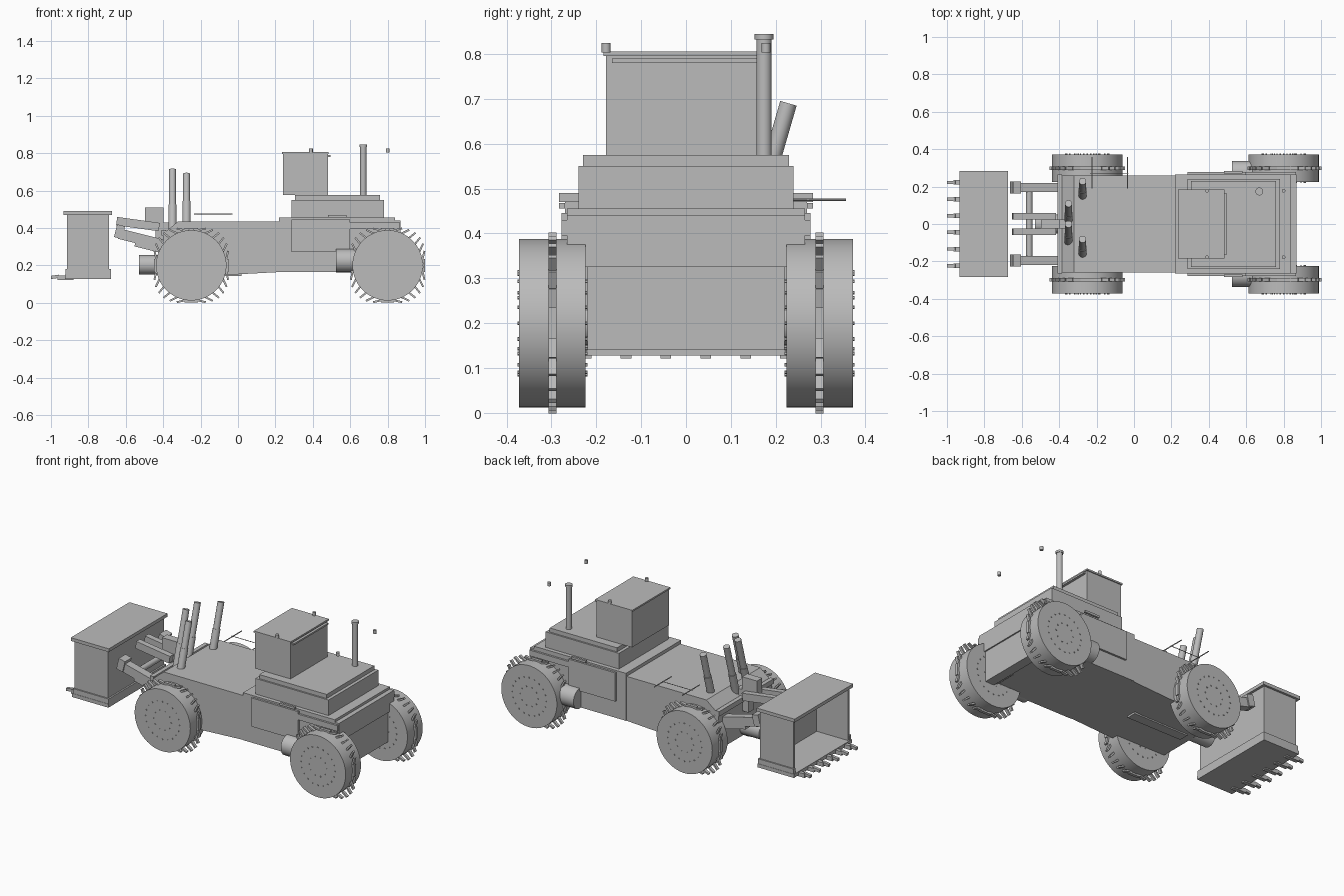
import bpy, bmesh, math
from mathutils import Matrix, Vector

old = bpy.data.objects.get("Cube")
if old:
    bpy.data.objects.remove(old, do_unlink=True)

grey = bpy.data.materials.new("plain_grey")
grey.use_nodes = True
COLOR = (0.5, 0.5, 0.5, 1)
grey.diffuse_color = COLOR
grey.node_tree.nodes["Principled BSDF"].inputs["Base Color"].default_value = COLOR


def finish(name, bm, smooth=False):
    bmesh.ops.recalc_face_normals(bm, faces=bm.faces)
    mesh = bpy.data.meshes.new(name)
    bm.to_mesh(mesh)
    bm.free()
    mesh.materials.append(grey)
    ob = bpy.data.objects.new(name, mesh)
    bpy.context.collection.objects.link(ob)
    if smooth:
        bpy.ops.object.select_all(action="DESELECT")
        ob.select_set(True)
        bpy.context.view_layer.objects.active = ob
        bpy.ops.object.shade_smooth_by_angle(angle=math.radians(35))
    return ob


def add_box(bm, x, y, z, tilt=0):
    """Box from (min, max) ranges, tilted about the y axis."""
    c = Vector([(a + b) / 2 for a, b in (x, y, z)])
    size = [b - a for a, b in (x, y, z)]
    m = Matrix.Translation(c) @ Matrix.Rotation(math.radians(tilt), 4, "Y") @ Matrix.Diagonal((*size, 1))
    bmesh.ops.create_cube(bm, size=1, matrix=m)


def box(name, x, y, z, tilt=0):
    bm = bmesh.new()
    add_box(bm, x, y, z, tilt)
    return finish(name, bm)


def add_rod(bm, a, b, r, r2=None, sides=24):
    a, b = Vector(a), Vector(b)
    rot = (b - a).to_track_quat("Z", "Y").to_matrix().to_4x4()
    bmesh.ops.create_cone(bm, cap_ends=True, segments=sides, radius1=r, radius2=r2 or r,
                          depth=(b - a).length, matrix=Matrix.Translation((a + b) / 2) @ rot)


def rod(name, a, b, r, r2=None, sides=24):
    bm = bmesh.new()
    add_rod(bm, a, b, r, r2, sides)
    return finish(name, bm, True)


def prism(name, outline, half):
    """Side outline in x and z, extruded across the width."""
    bm = bmesh.new()
    face = bm.faces.new([bm.verts.new((x, -half, z)) for x, z in outline])
    ext = bmesh.ops.extrude_face_region(bm, geom=[face])
    verts = [v for v in ext["geom"] if isinstance(v, bmesh.types.BMVert)]
    bmesh.ops.translate(bm, verts=verts, vec=(0, 2 * half, 0))
    return finish(name, bm)


# Wheels: tyre, hub bolts on both faces, and tread lugs
def wheel(label, cx, side):
    cz, cy = 0.2, 0.298 * side
    bm = bmesh.new()
    add_rod(bm, (cx, cy - 0.074, cz), (cx, cy + 0.074, cz), 0.188, sides=64)
    for count, ring in ((20, 0.115), (10, 0.06)):
        for i in range(count):
            t = math.tau * i / count
            x, z = cx + ring * math.cos(t), cz + ring * math.sin(t)
            add_rod(bm, (x, cy - 0.078, z), (x, cy + 0.078, z), 0.004, sides=6)
    finish(label + "_wheel", bm, True)
    bm = bmesh.new()
    for i in range(28):
        t = math.tau * i / 28
        x, z = cx + 0.194 * math.cos(t), cz + 0.194 * math.sin(t)
        add_box(bm, (x - 0.035, x + 0.035), (cy - 0.009, cy + 0.009), (z - 0.005, z + 0.005),
                math.degrees(t) - 90)
    finish(label + "_tread_lugs", bm)


for side, tag in ((1, "left"), (-1, "right")):
    wheel("front_" + tag, -0.25, side)
    wheel("rear_" + tag, 0.8, side)

# Chassis
prism("front_body", [(-0.32, 0.435), (0.24, 0.435), (0.24, 0.165), (-0.04, 0.15),
                     (-0.4, 0.15), (-0.4, 0.37)], 0.26)
box("rear_body", (0.22, 0.84), (-0.265, 0.265), (0.165, 0.455))
box("rear_bumper", (0.82, 0.868), (-0.265, 0.265), (0.325, 0.44))
box("lower_rear_panel", (0.8, 0.86), (-0.22, 0.22), (0.14, 0.325))
box("nose_crossbar", (-0.41, -0.385), (-0.265, 0.265), (0.36, 0.39))
box("belly_rail", (-0.35, 0.02), (-0.03, 0.03), (0.142, 0.155))
rod("front_axle_housing", (-0.53, 0, 0.203), (-0.38, 0, 0.203), 0.052)
for s, tag in ((1, "left"), (-1, "right")):
    yy = sorted((0.26 * s, 0.277 * s))
    box(tag + "_side_panel", (0.285, 0.6), yy, (0.27, 0.445))
    box(tag + "_rear_fender", (0.58, 0.865), yy, (0.395, 0.43))
    rod(tag + "_fuel_tank", (0.525, 0.275 * s, 0.225), (0.72, 0.275 * s, 0.225), 0.062)
    rod(tag + "_rear_axle", (0.8, 0.1 * s, 0.2), (0.8, 0.24 * s, 0.2), 0.05)
    rod(tag + "_front_axle", (-0.25, 0.1 * s, 0.2), (-0.25, 0.24 * s, 0.2), 0.05)
    box(tag + "_grab_handle", (0.48, 0.58), sorted((0.27 * s, 0.283 * s)), (0.455, 0.468))

# Hood tiers and cab
box("hood_lower", (0.285, 0.78), (-0.24, 0.24), (0.45, 0.55))
box("hood_upper", (0.305, 0.76), (-0.23, 0.23), (0.55, 0.575))
box("cab", (0.24, 0.48), (-0.178, 0.178), (0.575, 0.795))
box("cab_roof", (0.235, 0.485), (-0.184, 0.184), (0.795, 0.805))
box("cab_rear_visor", (0.48, 0.495), (-0.165, 0.165), (0.78, 0.79))
rod("exhaust_pipe", (0.67, 0.174, 0.57), (0.67, 0.174, 0.835), 0.017)
rod("exhaust_cap", (0.67, 0.174, 0.832), (0.67, 0.174, 0.845), 0.021)
for x, place in ((0.39, "cab"), (0.8, "rear")):
    for y, tag in ((0.178, "left"), (-0.178, "right")):
        rod(f"{place}_beacon_{tag}", (x, y, 0.803), (x, y, 0.824), 0.01, sides=12)

# Leaning hydraulic cylinders, barrel and slimmer upper sleeve
for i, (x, y, z0, z1) in enumerate([(-0.35, 0.01, 0.37, 0.712), (-0.35, -0.1, 0.37, 0.712),
                                    (-0.275, 0.15, 0.42, 0.69), (-0.275, -0.16, 0.42, 0.69)]):
    lean = 0.29
    zm = z0 + 0.45 * (z1 - z0)
    pts = [(x, y + lean * (z - z0), z) for z in (z0, zm, z1)]
    rod(f"ram_barrel_{i}", pts[0], pts[1], 0.022)
    rod(f"ram_sleeve_{i}", pts[1], pts[2], 0.019)

# Thin mirror rods
for x, tag in ((-0.225, "front"), (-0.035, "rear")):
    rod(tag + "_mirror_rod", (x, 0.19, 0.475), (x, 0.357, 0.475), 0.003, sides=8)
rod("mirror_link", (-0.235, 0.272, 0.475), (-0.03, 0.272, 0.475), 0.002, sides=8)

# Lift arms and linkage
for s, tag in ((1, "left"), (-1, "right")):
    def band(a, b):
        return sorted((a * s, b * s))
    box(tag + "_lift_arm", (-0.64, -0.38), band(0.17, 0.22), (0.31, 0.365), 14)
    box(tag + "_arm_head", (-0.655, -0.612), band(0.163, 0.228), (0.345, 0.415), 14)
    box(tag + "_tilt_link", (-0.65, -0.42), band(0.025, 0.06), (0.398, 0.443), 8)
    box(tag + "_arm_foot", (-0.55, -0.38), band(0.175, 0.215), (0.28, 0.335), 14)
box("tilt_mount", (-0.497, -0.397), (-0.025, 0.025), (0.42, 0.508))
box("linkage_post", (-0.44, -0.36), (-0.025, 0.025), (0.3, 0.43))
rod("arm_cross_tube", (-0.56, -0.2, 0.34), (-0.56, 0.2, 0.34), 0.017)

# Bucket: open toward the front end, with a raised lip and teeth
box("bucket_top", (-0.932, -0.675), (-0.283, 0.283), (0.47, 0.49))
box("bucket_floor", (-0.925, -0.68), (-0.28, 0.28), (0.128, 0.15))
box("bucket_back", (-0.705, -0.69), (-0.27, 0.27), (0.14, 0.475))
box("bucket_back_foot", (-0.7, -0.68), (-0.278, 0.278), (0.14, 0.18))
for s, tag in ((1, "left"), (-1, "right")):
    box("bucket_side_" + tag, (-0.915, -0.69), sorted((0.255 * s, 0.27 * s)), (0.14, 0.475))
    box("bucket_skirt_" + tag, (-0.922, -0.685), sorted((0.26 * s, 0.278 * s)), (0.14, 0.18))
bm = bmesh.new()
for i in range(6):
    y = 0.222 - 0.089 * i
    add_box(bm, (-0.965, -0.88), (y - 0.012, y + 0.012), (0.121, 0.145))
    add_box(bm, (-1.0, -0.955), (y - 0.009, y + 0.009), (0.13, 0.147), -8)
finish("bucket_teeth", bm)
